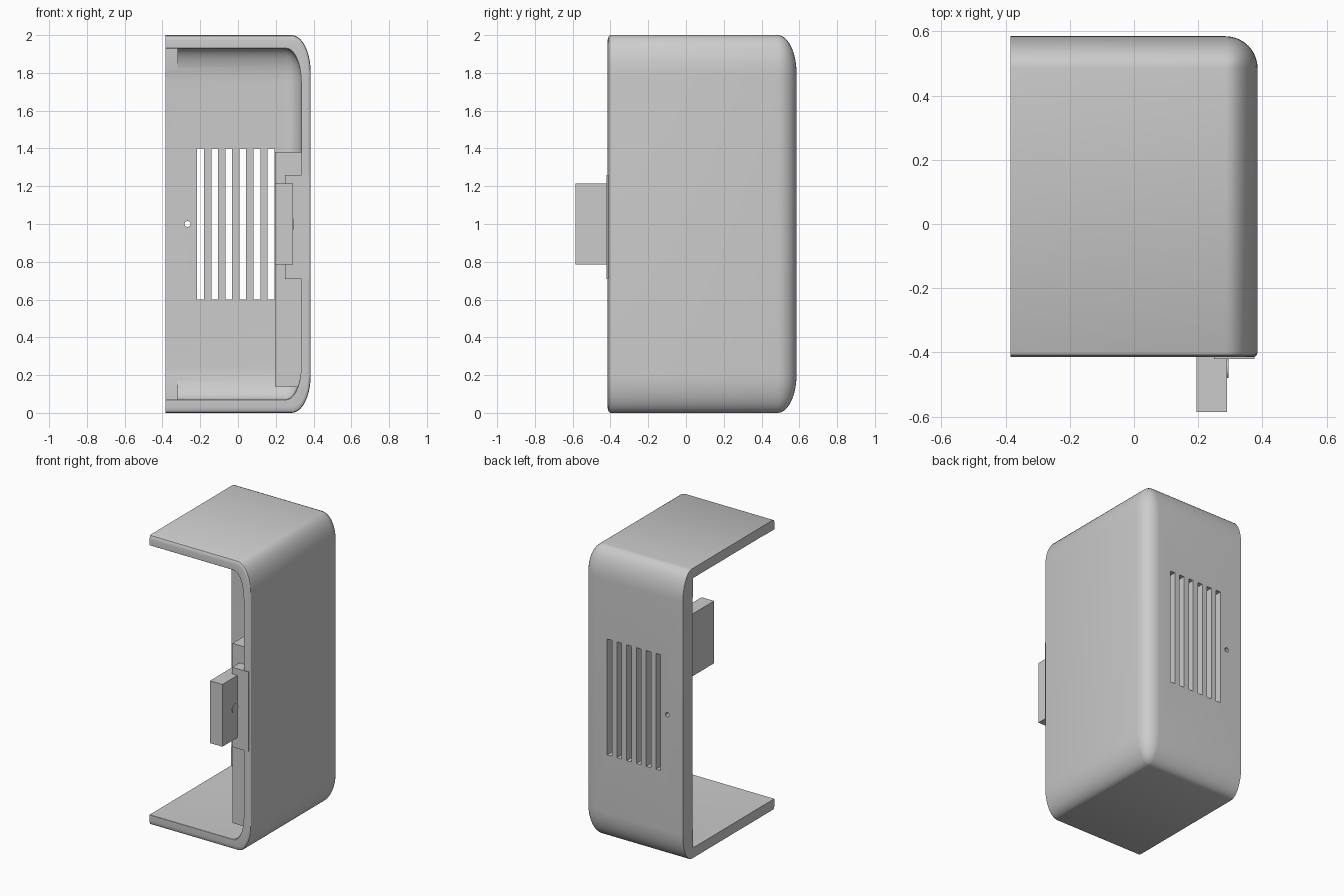
import bpy, bmesh, math
from mathutils import Matrix, Vector

if "Cube" in bpy.data.objects:
    bpy.data.objects.remove(bpy.data.objects["Cube"])

grey = bpy.data.materials.new("light grey")
grey.use_nodes = True
grey.diffuse_color = (0.6, 0.6, 0.6, 1)
grey.node_tree.nodes["Principled BSDF"].inputs["Base Color"].default_value = (0.6, 0.6, 0.6, 1)


def finish(bm, name):
    mesh = bpy.data.meshes.new(name)
    bm.to_mesh(mesh)
    bm.free()
    mesh.materials.append(grey)
    obj = bpy.data.objects.new(name, mesh)
    bpy.context.collection.objects.link(obj)
    return obj


def box(name, lo, hi, radius=0, lip=0):
    """Box whose closed sides are rounded; z radii come out twice as large."""
    lo, hi = Vector(lo), Vector(hi)
    lo.z, hi.z = lo.z / 2, hi.z / 2
    bm = bmesh.new()
    bmesh.ops.create_cube(bm, size=1)
    for v in bm.verts:
        v.co = [lo[i] if v.co[i] < 0 else hi[i] for i in range(3)]

    def on_side(edge, axis):
        return all(abs(v.co[axis] - lo[axis]) < 1e-5 for v in edge.verts)

    if radius:
        edges = [e for e in bm.edges if not on_side(e, 0) and not on_side(e, 1)]
        bmesh.ops.bevel(bm, geom=edges, offset=radius, segments=10,
                        profile=0.5, affect='EDGES')
    if lip:
        edges = [e for e in bm.edges if on_side(e, 1) and not on_side(e, 0)]
        bmesh.ops.bevel(bm, geom=edges, offset=lip, segments=3,
                        profile=0.5, affect='EDGES')
    for v in bm.verts:
        v.co.z *= 2
    return finish(bm, name)


def disc(name, centre, radius, depth, axis, sides):
    bm = bmesh.new()
    turn = Matrix.Rotation(math.pi / 2, 4, axis)
    bmesh.ops.create_cone(bm, cap_ends=True, segments=sides, radius1=radius, radius2=radius,
                          depth=depth, matrix=Matrix.Translation(centre) @ turn)
    return finish(bm, name)


def cut(target, cutter):
    mod = target.modifiers.new("cut", 'BOOLEAN')
    mod.operation = 'DIFFERENCE'
    mod.solver = 'EXACT'
    mod.object = cutter
    bpy.context.view_layer.objects.active = target
    bpy.ops.object.modifier_apply(modifier=mod.name)
    bpy.data.objects.remove(cutter)


# Rounded half housing, open at the front and at one side
shell = box("housing_shell", (-0.385, -0.415, 0), (0.385, 0.585, 2), 0.1, 0.015)
cut(shell, box("cavity", (-1, -1, 0.07), (0.335, 0.48, 1.93), 0.09))
# Shallow rebate around the front opening
cut(shell, box("front_rebate", (-1, -1, 0.057), (0.338, -0.36, 1.943), 0.085))
# Square relief in the rear corners beside the open edge
cut(shell, box("corner_relief", (-1, -0.3, 0.07), (-0.32, 0.473, 1.932)))
# Ventilation slots and pin hole in the back
for i in range(6):
    x = -0.198 + i * 0.0745
    cut(shell, box("slot", (x - 0.018, 0.3, 0.6), (x + 0.018, 0.8, 1.4)))
cut(shell, disc("pin_hole", (-0.267, 0.5, 1), 0.016, 0.6, 'X', 12))

bpy.ops.object.select_all(action='DESELECT')
shell.select_set(True)
bpy.context.view_layer.objects.active = shell
bpy.ops.object.shade_smooth_by_angle(angle=math.radians(30))

# Inner mechanism and the bolt that leaves the housing
box("inner_case", (0.195, -0.34, 0.14), (0.337, 0.05, 1.38))
box("face_plate", (0.25, -0.42, 0.71), (0.375, -0.34, 1.26))
box("bolt", (0.195, -0.585, 0.785), (0.29, -0.335, 1.215))
disc("bolt_button", (0.291, -0.45, 1), 0.03, 0.006, 'Y', 24)
